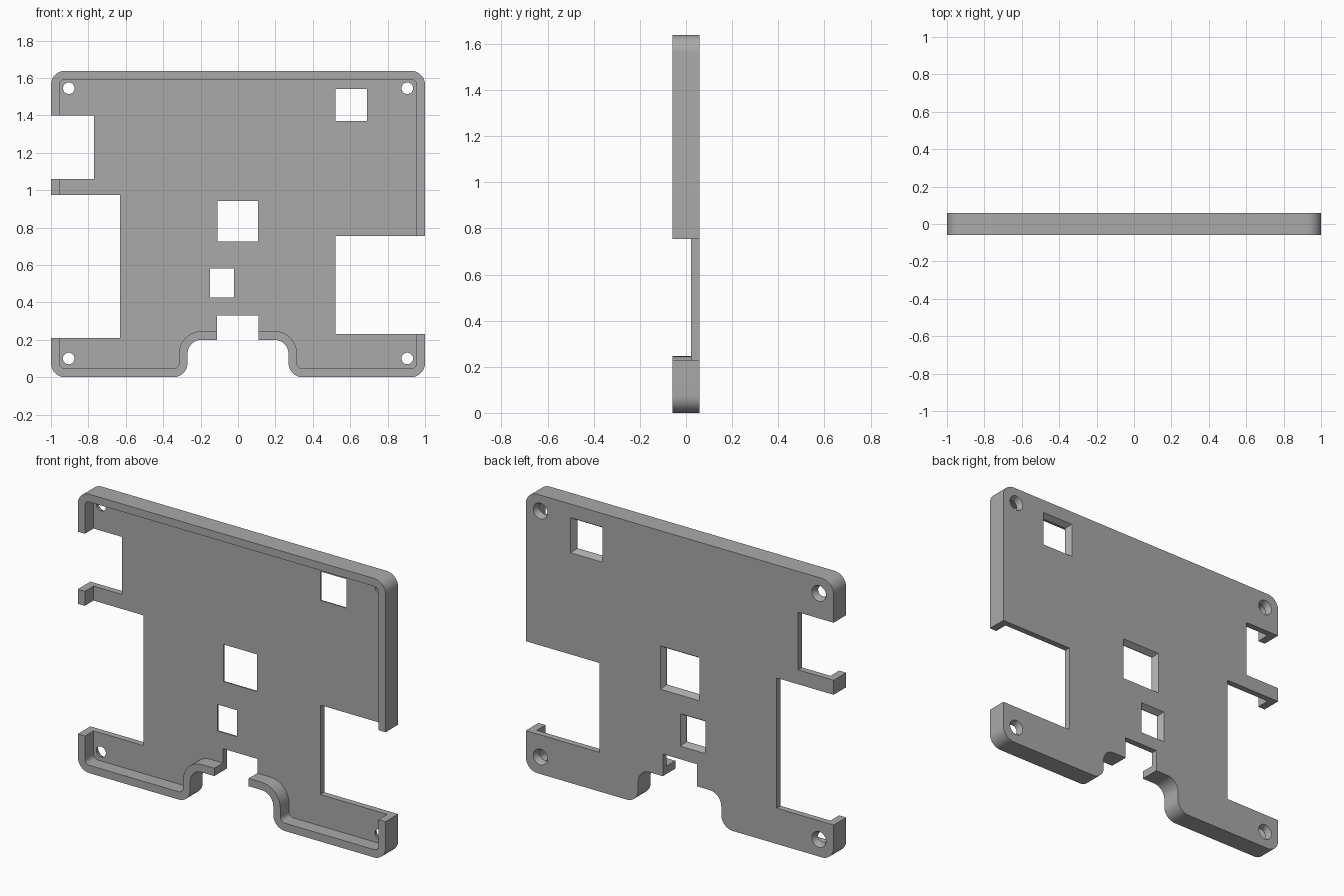
import bpy
import bmesh
import math
from mathutils import Vector

cube = bpy.data.objects.get("Cube")
if cube:
    bpy.data.objects.remove(cube, do_unlink=True)

HEIGHT = 1.638
BACK = 0.0585       # half of the total depth
FLOOR = 0.022       # front surface of the plate
RIM = 0.046
RADIUS = 0.075

grey = bpy.data.materials.new("plain grey")
grey.use_nodes = True
grey.diffuse_color = (0.4, 0.4, 0.4, 1)
grey.node_tree.nodes["Principled BSDF"].inputs["Base Color"].default_value = (0.4, 0.4, 0.4, 1)


def fillet(corners, steps=10):
    """Round every (x, z, radius) right-angle corner."""
    points = []
    for i, (x, z, r) in enumerate(corners):
        p = Vector((x, z))
        a = (Vector(corners[i - 1][:2]) - p).normalized()
        b = (Vector(corners[(i + 1) % len(corners)][:2]) - p).normalized()
        centre = p + (a + b) * r
        for k in range(steps + 1):
            t = k / steps * math.pi / 2
            points.append(centre - b * r * math.cos(t) - a * r * math.sin(t))
    return points


def outline(inset):
    """Case outline with the stepped arch in the lower edge."""
    convex, concave = RADIUS - inset, RADIUS + inset
    right = [(0.27 + inset, 0.2 + inset, concave),
             (0.27 + inset, inset, convex),
             (1 - inset, inset, convex),
             (1 - inset, HEIGHT - inset, convex)]
    left = [(-x, z, r) for x, z, r in reversed(right)]
    return fillet(right + left)


def loft(name, sections):
    """Solid through matching loops, each given as (y, points)."""
    bm = bmesh.new()
    rings = [[bm.verts.new((p[0], y, p[1])) for p in pts] for y, pts in sections]
    n = len(rings[0])
    for lower, upper in zip(rings, rings[1:]):
        for i in range(n):
            j = (i + 1) % n
            bm.faces.new((lower[i], lower[j], upper[j], upper[i]))
    bm.faces.new(rings[0])
    bm.faces.new(rings[-1])
    bmesh.ops.recalc_face_normals(bm, faces=bm.faces)
    mesh = bpy.data.meshes.new(name)
    bm.to_mesh(mesh)
    bm.free()
    mesh.materials.append(grey)
    obj = bpy.data.objects.new(name, mesh)
    bpy.context.collection.objects.link(obj)
    return obj


def rectangle(x0, x1, z0, z1, grow=0):
    return [(x0 - grow, z0 - grow), (x1 + grow, z0 - grow),
            (x1 + grow, z1 + grow), (x0 - grow, z1 + grow)]


def circle(x, z, r, n=32):
    return [(x + r * math.cos(2 * math.pi * i / n),
             z + r * math.sin(2 * math.pi * i / n)) for i in range(n)]


def flared(name, section, flare):
    """Through-hole cutter that widens towards the back face."""
    return loft(name, [(-0.1, section(0)), (FLOOR + 0.008, section(0)),
                       (BACK, section(flare)), (0.1, section(flare))])


case = loft("case_panel", [(-BACK, outline(0)), (BACK, outline(0))])

# Pocket behind the rim
cutters = [loft("pocket_cutter", [(-0.1, outline(RIM)), (FLOOR, outline(RIM))])]

# Connector notches through the edges
for box in [(-1.2, -0.77, 1.06, 1.398), (-1.2, -0.63, 0.21, 0.975),
            (0.52, 1.2, 0.23, 0.755), (-0.113, 0.11, -0.2, 0.33)]:
    cutters.append(loft("notch_cutter", [(-0.1, rectangle(*box)), (0.1, rectangle(*box))]))

# Square windows with bevelled backs
for box in [(0.52, 0.69, 1.37, 1.54), (-0.11, 0.108, 0.725, 0.943), (-0.15, -0.022, 0.425, 0.58)]:
    cutters.append(flared("window_cutter", lambda g, b=box: rectangle(*b, grow=g), 0.018))

# Countersunk screw holes
for x in (-0.905, 0.905):
    for z in (0.1, 1.545):
        cutters.append(flared("screw_cutter", lambda g, x=x, z=z: circle(x, z, 0.031 + g), 0.015))

for cutter in cutters:
    cutter.hide_render = True
    mod = case.modifiers.new(cutter.name, 'BOOLEAN')
    mod.operation = 'DIFFERENCE'
    mod.solver = 'EXACT'
    mod.object = cutter

# Bake the cuts and drop the cutters
graph = bpy.context.evaluated_depsgraph_get()
finished = bpy.data.meshes.new_from_object(case.evaluated_get(graph))
case.modifiers.clear()
case.data = finished
for cutter in cutters:
    bpy.data.objects.remove(cutter, do_unlink=True)

bpy.ops.object.select_all(action='DESELECT')
case.select_set(True)
bpy.context.view_layer.objects.active = case
bpy.ops.object.shade_smooth_by_angle(angle=math.radians(30))
